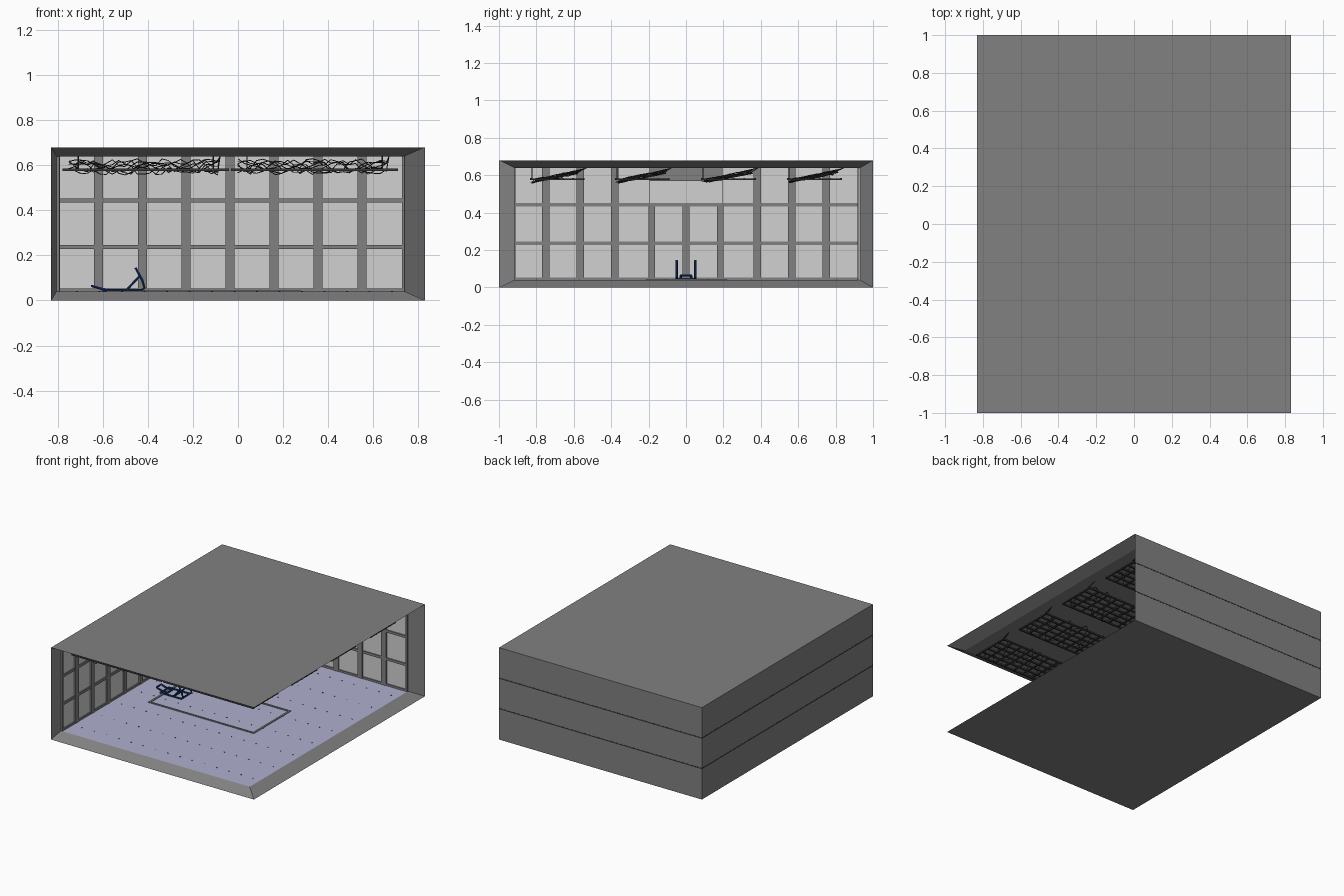
import bpy, bmesh, math, random
from mathutils import Vector, Matrix

random.seed(4)
cube = bpy.data.objects.get("Cube")
if cube:
    bpy.data.objects.remove(cube)


def material(name, r, g, b):
    m = bpy.data.materials.new(name)
    m.use_nodes = True
    m.diffuse_color = (r, g, b, 1)
    bsdf = next(n for n in m.node_tree.nodes if n.type == "BSDF_PRINCIPLED")
    bsdf.inputs["Base Color"].default_value = (r, g, b, 1)
    return m


GREY = material("wall grey", .22, .22, .22)
PANE = material("pale pane", .64, .64, .64)
FLOOR = material("lavender floor", .43, .44, .62)
DARK = material("dark metal", .04, .04, .04)
NAVY = material("navy blue", .008, .035, .16)


def link(name, bm, *mats):
    mesh = bpy.data.meshes.new(name)
    bm.normal_update()
    bm.to_mesh(mesh)
    bm.free()
    obj = bpy.data.objects.new(name, mesh)
    bpy.context.collection.objects.link(obj)
    for m in mats:
        mesh.materials.append(m)
    return obj


def boxes(name, spans, mat):
    """One object made of boxes, each given as (low corner, high corner)."""
    bm = bmesh.new()
    for lo, hi in spans:
        lo, hi = Vector(lo), Vector(hi)
        place = Matrix.Translation((lo + hi) / 2) @ Matrix.Diagonal((*(hi - lo), 1))
        bmesh.ops.create_cube(bm, size=1, matrix=place)
    return link(name, bm, mat)


def tubes(name, paths, radius, mat, kind="POLY"):
    """Round tubes along paths, turned into a mesh."""
    data = bpy.data.curves.new(name, "CURVE")
    data.dimensions = "3D"
    data.bevel_depth = radius
    data.bevel_resolution = 1
    data.use_fill_caps = True
    for path in paths:
        s = data.splines.new(kind)
        s.points.add(len(path) - 1)
        for p, co in zip(s.points, path):
            p.co = (*co, 1)
    data.materials.append(mat)
    obj = bpy.data.objects.new(name, data)
    bpy.context.collection.objects.link(obj)
    bpy.ops.object.select_all(action="DESELECT")
    obj.select_set(True)
    bpy.context.view_layer.objects.active = obj
    bpy.ops.object.convert(target="MESH")
    bpy.ops.object.shade_smooth_by_angle()
    return obj


# Room shell: outer and inner skins, open at the front and right, joined by slanted rims
OUT = ((-.83, -1, 0), (.83, 1, .68))
INN = ((-.805, -.92, .04), (.74, .93, .64))
bm = bmesh.new()
outer, inner = [
    {(i, j, k): bm.verts.new((b[i][0], b[j][1], b[k][2]))
     for i in (0, 1) for j in (0, 1) for k in (0, 1)} for b in (OUT, INN)]
sides = {
    "floor": [(0, 0, 0), (0, 1, 0), (1, 1, 0), (1, 0, 0)],
    "roof": [(0, 0, 1), (1, 0, 1), (1, 1, 1), (0, 1, 1)],
    "left": [(0, 0, 0), (0, 0, 1), (0, 1, 1), (0, 1, 0)],
    "back": [(0, 1, 0), (0, 1, 1), (1, 1, 1), (1, 1, 0)],
}
for part, keys in sides.items():
    bm.faces.new([outer[k] for k in keys])
    face = bm.faces.new([inner[k] for k in reversed(keys)])
    face.material_index = 1 if part == "floor" else 0
for e in [e for e in bm.edges if e.is_boundary]:
    ends = [k for k in outer if outer[k] in e.verts]
    if ends:
        a, b = ends
        bm.faces.new([outer[a], outer[b], inner[b], inner[a]])
bmesh.ops.recalc_face_normals(bm, faces=bm.faces[:])
link("room_shell", bm, GREY, FLOOR)

# Dark joints between the three outer wall bands
joints = []
for z in (.225, .45):
    joints.append(((-.831, -.998, z), (-.829, 1.001, z + .008)))
    joints.append(((-.831, .999, z), (.828, 1.001, z + .008)))
boxes("wall_joints", joints, DARK)


# Window walls: a pale sheet with a raised grey grid
def back_span(u0, u1, z0, z1, depth):
    return (u0, .93 - depth, z0), (u1, .93, z1)


def left_span(u0, u1, z0, z1, depth):
    return (-.805, u0, z0), (-.805 + depth, u1, z1)


def window_wall(name, span, u0, u1, posts, extra=()):
    boxes(name + "_panes", [span(u0, u1, .04, .64, .004)], PANE)
    bars = [span(u - .02, u + .02, .04, .64, .014) for u in posts]
    bars += [span(u0, u1, z - .009, z + .009, .012) for z in (.045, .237, .443)]
    bars += [span(u, u + .012, .04, .64, .012) for u in (u0, u1 - .012)]
    boxes(name + "_frame", bars + list(extra), GREY)


window_wall("back_window", back_span, -.805, .74,
            [-.62 + .195 * i for i in range(7)])
door = [left_span(u - .018, u + .018, .04, .45, .014) for u in (-.183, 0, .183)]
door.append(left_span(-.195, .195, .57, .64, .014))
door += [left_span(u - .003, u + .003, .45, .57, .012) for u in (-.195, .195)]
window_wall("left_window", left_span, -.92, .93,
            [s * u for u in (.38, .565, .75) for s in (-1, 1)], door)

# Outlined rectangle and small studs on the floor
x0, x1, y0, y1, w = -.585, .28, -.215, .22, .014
boxes("floor_border", [
    ((x0, y0, .04), (x1, y0 + w, .045)), ((x0, y1 - w, .04), (x1, y1, .045)),
    ((x0, y0, .04), (x0 + w, y1, .045)), ((x1 - w, y0, .04), (x1, y1, .045))], GREY)
studs = []
for row in range(8):
    for col in range(15):
        x, y = -.72 + .1 * col, -.8 + .23 * row
        studs.append(((x, y, .04), (x + .009, y + .004, .042)))
boxes("floor_studs", studs, DARK)

# Eight hanging racks with hangers and loose cables
rails, hangers, cables = [], [], []
for rx in (-.78, -.03):
    for ry in (-.835, -.38, .08, .54):
        ex, ey = rx + .74, ry + .293
        for i in range(6):
            y = ry + i * .0566
            rails.append(((rx, y, .574), (ex, y + .01, .585)))
        for i in range(10):
            x = rx + i * .081
            rails.append(((x, ry, .575), (x + .01, ey, .584)))
        for x in (rx + .07, ex - .07):
            hangers.append([(x, ry + .012, .58), (x, ry + .012, .64)])
        for c in range(2):
            phase = random.uniform(0, 6)
            path = []
            for i in range(25):
                t = i / 24
                sway = math.sin(phase + t * 14) * .12
                y = ry + .14 + sway + random.uniform(-.02, .02)
                z = .565 + (y - ry) * .2 + random.uniform(-.012, .012)
                path.append((rx + .03 + t * .66, y, z))
            path.append((rx + .7, ey + .01, .638))
            cables.append(path)
boxes("ceiling_racks", rails, DARK)
tubes("rack_hangers", hangers, .003, DARK)
tubes("rack_cables", cables, .0022, DARK)

# Low lounge chair of bent tube
side = [(-.455, .145), (-.425, .09), (-.415, .055), (-.43, .046), (-.60, .046)]
strut = [(-.495, .046), (-.44, .105)]
foot = [(-.56, .046), (-.60, .05), (-.648, .064)]
frame = [[(x, s * .05, z) for x, z in line] for s in (-1, 1) for line in (side, strut)]
frame += [[(x, s * .028, z) for x, z in foot] for s in (-1, 1)]
for x, z, half in ((-.648, .064, .028), (-.60, .046, .05), (-.56, .046, .05),
                   (-.495, .046, .05), (-.43, .046, .05)):
    frame.append([(x, -half, z), (x, half, z)])
tubes("lounge_chair", frame, .006, NAVY)
